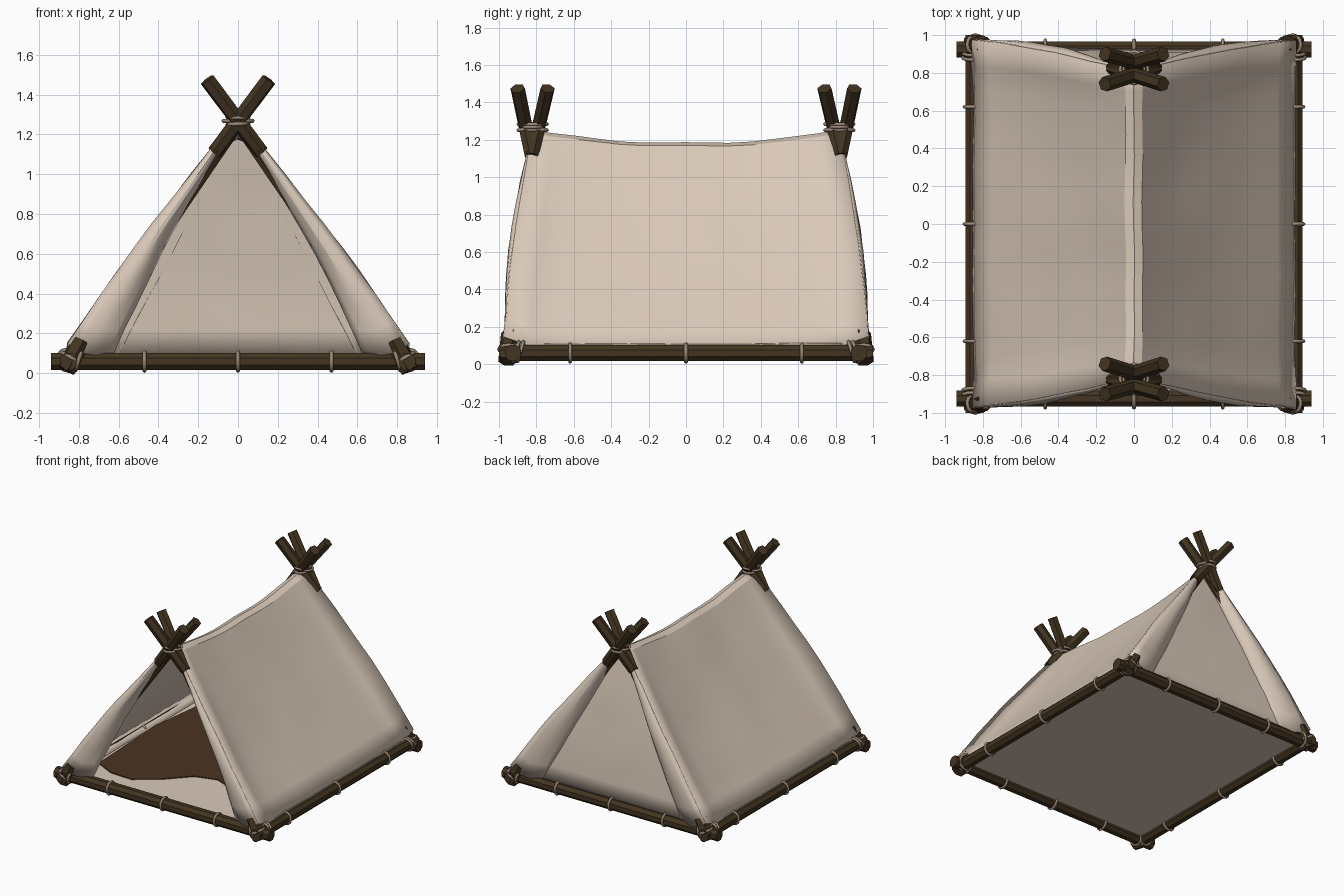
import bpy, bmesh, math
from mathutils import Vector, noise

if "Cube" in bpy.data.objects:
    bpy.data.objects.remove(bpy.data.objects["Cube"])


def material(name, rgb):
    m = bpy.data.materials.new(name)
    m.diffuse_color = (*rgb, 1)
    m.use_nodes = True
    m.node_tree.nodes["Principled BSDF"].inputs["Base Color"].default_value = m.diffuse_color
    return m


CLOTH = material("canvas", (0.70, 0.585, 0.485))
WOOD = material("dark_wood", (0.056, 0.035, 0.015))
ROPE = material("rope", (0.33, 0.25, 0.185))
RUG = material("brown_rug", (0.068, 0.033, 0.016))


def beam(name, a, b, r, sides=8, r2=None):
    a, b = Vector(a), Vector(b)
    d = b - a
    bpy.ops.mesh.primitive_cone_add(vertices=sides, radius1=r, radius2=r2 or r,
                                    depth=d.length, location=(a + b) / 2)
    o = bpy.context.object
    o.name = name
    for v in o.data.vertices:  # turn so that flat sides face out
        x, y = v.co.x, v.co.y
        c, s = math.cos(math.pi / sides), math.sin(math.pi / sides)
        v.co.x, v.co.y = x * c - y * s, x * s + y * c
    o.rotation_euler = d.to_track_quat('Z', 'Y').to_euler()
    o.data.materials.append(WOOD)
    return o


def ring(name, loc, axis, radius, thick=0.010, scale=(1, 1, 1)):
    bpy.ops.mesh.primitive_torus_add(major_radius=radius, minor_radius=thick,
                                     major_segments=12, minor_segments=5, location=loc)
    o = bpy.context.object
    o.name = name
    o.scale = scale
    o.rotation_euler = Vector(axis).to_track_quat('Z', 'Y').to_euler()
    o.data.materials.append(ROPE)
    bpy.ops.object.shade_smooth()


def sheet(name, func, us, vs, thick=0.01):
    """Cloth grid from func(u, v) with slight wrinkles and a little thickness."""
    bm = bmesh.new()
    rows = []
    for u in us:
        row = []
        for v in vs:
            p = Vector(func(u, v))
            row.append(bm.verts.new(p + noise.noise_vector(p * 3.5) * 0.008))
        rows.append(row)
    for r0, r1 in zip(rows, rows[1:]):
        for i in range(len(vs) - 1):
            bm.faces.new((r0[i], r0[i + 1], r1[i + 1], r1[i]))
    bmesh.ops.recalc_face_normals(bm, faces=bm.faces)
    me = bpy.data.meshes.new(name)
    bm.to_mesh(me)
    bm.free()
    o = bpy.data.objects.new(name, me)
    bpy.context.collection.objects.link(o)
    me.materials.append(CLOTH)
    s = o.modifiers.new("thickness", 'SOLIDIFY')
    s.thickness, s.offset = thick, 0
    bpy.ops.object.select_all(action='DESELECT')
    bpy.context.view_layer.objects.active = o
    o.select_set(True)
    bpy.ops.object.shade_smooth_by_angle(angle=math.radians(25))
    return o


def steps(n, a=0.0, b=1.0):
    return [a + (b - a) * i / n for i in range(n + 1)]


# Shared tent outline: t runs from ridge (0) to ground (1)
def ridge_z(y):
    return 1.18 + 0.065 * max(0, (abs(y) - 0.3) / 0.5) ** 1.1


def end_y(t):
    return 0.82 + 0.155 * t + 0.018 * math.sin(math.pi * t)


def half_width(t, bulge):
    return 0.03 * min(1, t / 0.015) + 0.825 * t + bulge * math.sin(math.pi * t)


def roof(w, v):
    t = abs(w)
    y = v * end_y(t)
    x = math.copysign(half_width(t, 0.055 * v ** 6 - 0.032), w)
    zr = ridge_z(v * 0.82)
    return x, y, zr + (0.09 + 0.06 * v ** 16 - zr) * t


tt = [0, 0.015] + steps(8, 0.12, 1)
sheet("roof_cloth", roof, [-t for t in reversed(tt[1:])] + tt, steps(14, -1, 1))


# Gathered flaps beside each opening, wrapped round the corner poles
def flap(sx, sy, inner):
    def f(t, s):
        xo = half_width(t, 0.023)
        xi = inner * t + (0.035 * math.sin(math.pi * t) if sy < 0 else 0)
        x = xo + (xi - xo) * s
        y = end_y(t) + 0.03 * math.sin(math.pi * s) * math.sin(math.pi * t) - 0.055 * s * s
        zr = ridge_z(0.82)
        z = zr + (0.09 + 0.06 * (1 - s) ** 4 - zr) * t
        return sx * x, sy * y, z
    return f


for sx, side in ((-1, "left"), (1, "right")):
    sheet(f"front_flap_{side}", flap(sx, -1, 0.63), tt, steps(6))
    sheet(f"back_fold_{side}", flap(sx, 1, 0.6), tt, steps(6))


# Closed back panel
def back(t, u):
    zr = ridge_z(0.82)
    return u * 0.94 * half_width(t, 0.01), end_y(t) - 0.05, zr + (0.09 - zr) * t


sheet("back_panel", back, tt, steps(10, -1, 1))

# Floor sheet and irregular rug
bpy.ops.mesh.primitive_cube_add(size=1, location=(0, 0, 0.066))
floor = bpy.context.object
floor.name = "floor_sheet"
floor.scale = (1.70, 1.86, 0.014)
floor.data.materials.append(CLOTH)

outline = [(-0.76, -0.66), (-0.60, -0.74), (-0.41, -0.75), (-0.24, -0.63), (-0.07, -0.45),
           (0.10, -0.40), (0.30, -0.48), (0.50, -0.58), (0.70, -0.55), (0.76, 0.10),
           (0.70, 0.55), (0.50, 0.74), (0.20, 0.70), (-0.10, 0.78), (-0.45, 0.72),
           (-0.72, 0.66), (-0.79, 0.10)]
bm = bmesh.new()
face = bm.faces.new([bm.verts.new((x, y, 0.072)) for x, y in outline])
top = bmesh.ops.extrude_face_region(bm, geom=[face])["geom"]
bmesh.ops.translate(bm, vec=(0, 0, 0.008), verts=[g for g in top if isinstance(g, bmesh.types.BMVert)])
bmesh.ops.recalc_face_normals(bm, faces=bm.faces)
me = bpy.data.meshes.new("rug")
bm.to_mesh(me)
bm.free()
me.materials.append(RUG)
bpy.context.collection.objects.link(bpy.data.objects.new("rug", me))

# Cloth hem lapping down from the side logs to the floor
for sx, side in ((-1, "left"), (1, "right")):
    sheet(f"floor_hem_{side}", lambda a, b: (sx * (0.85 - 0.06 * a), 0.92 * b, 0.108 - 0.032 * a),
          [0, 1], steps(6, -1, 1), 0.006)

# Ground frame logs with rope bands
for s, end, side in ((-1, "front", "left"), (1, "back", "right")):
    beam(f"{end}_log", (-0.94, s * 0.925, 0.06), (0.94, s * 0.925, 0.06), 0.046)
    beam(f"{side}_log", (s * 0.85, -1, 0.06), (s * 0.85, 1, 0.06), 0.046)
    for p in (-0.47, 0, 0.47):
        ring(f"{end}_log_band", (p, s * 0.925, 0.06), (1, 0, 0), 0.048)
    for p in (-0.62, 0, 0.62):
        ring(f"{side}_log_band", (s * 0.85, p, 0.06), (0, 1, 0), 0.048)

# Poles, crossed tops and lashings
for sy, end in ((-1, "front"), (1, "back")):
    yc = sy * 0.82
    for sx, side in ((-1, "left"), (1, "right")):
        beam(f"{end}_pole_{side}", (sx * 0.80, sy * 0.92, 0.08), (0, sy * 0.79, 1.25), 0.03, 6)
        # foot of the pole standing out of the cloth at the corner
        beam(f"{end}_pole_foot_{side}", (sx * 0.865, sy * 0.955, 0.015),
             (sx * 0.785, sy * 0.94, 0.165), 0.05, 6)
        for dy in (-1, 1):
            beam(f"{end}_pole_top_{side}", (-sx * 0.118, yc + sy * 0.005, 1.11),
                 (sx * 0.155, yc + dy * 0.08, 1.475), 0.038, 6, 0.040)
        # corner lashings
        for off in (0.0, 0.024):
            ring("corner_lashing", (sx * (0.80 + off), sy * 0.935, 0.068), (1, 0, 0.3 * sx), 0.057)
            ring("corner_lashing", (sx * 0.855, sy * (0.885 + off), 0.068), (0, 1, 0.3 * sy), 0.055)
        ring("corner_lashing", (sx * 0.84, sy * 0.950, 0.08), (-sx * 0.5, 0, 0.9), 0.05)
    # rope round the crossing
    for i in range(3):
        ring(f"{end}_top_lashing", (0, yc, 1.252 + 0.016 * i), (0.03 * (i - 1), 0, 1),
             0.074, 0.010, (1, 0.75, 1) if i == 1 else (1.04, 0.75, 1))
